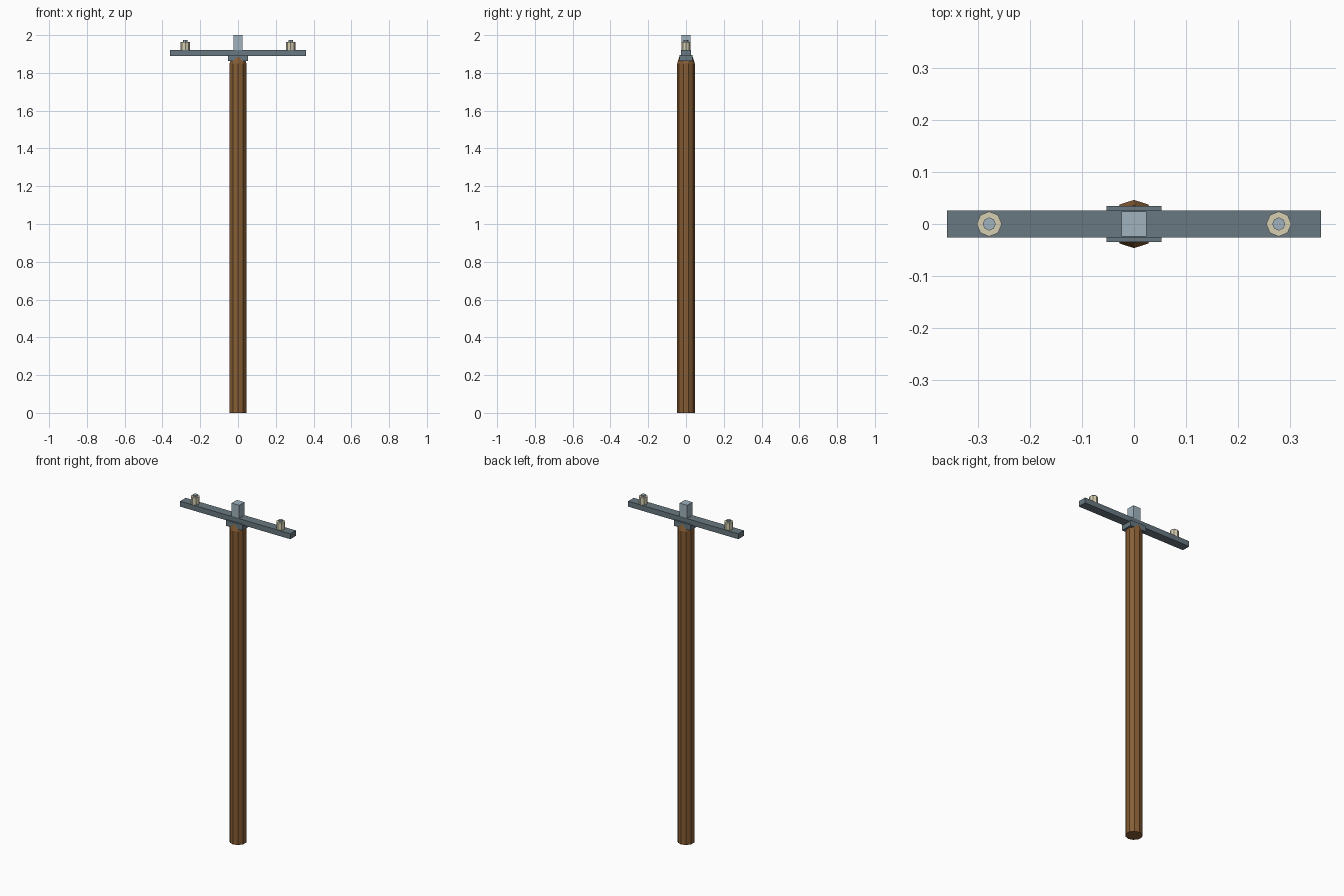
import bpy
import bmesh
from mathutils import Matrix

if "Cube" in bpy.data.objects:
    bpy.data.objects.remove(bpy.data.objects["Cube"])


def material(name, rgb):
    m = bpy.data.materials.new(name)
    m.diffuse_color = (*rgb, 1.0)
    m.use_nodes = True
    m.node_tree.nodes["Principled BSDF"].inputs["Base Color"].default_value = m.diffuse_color
    return m


WOOD = material("wood", (0.24, 0.11, 0.035))
STEEL = material("dark_steel", (0.14, 0.19, 0.22))
PALE = material("pale_metal", (0.35, 0.45, 0.51))
CERAMIC = material("ceramic", (0.67, 0.62, 0.45))


def add_object(name, bm, mat):
    me = bpy.data.meshes.new(name)
    bm.to_mesh(me)
    bm.free()
    me.materials.append(mat)
    ob = bpy.data.objects.new(name, me)
    bpy.context.collection.objects.link(ob)
    return ob


def box(name, half_x, half_y, z0, z1, mat):
    bm = bmesh.new()
    scale = Matrix.Diagonal((2 * half_x, 2 * half_y, z1 - z0, 1))
    bmesh.ops.create_cube(bm, size=1, matrix=Matrix.Translation((0, 0, (z0 + z1) / 2)) @ scale)
    return add_object(name, bm, mat)


def prism(name, sides, r0, r1, x, z0, z1, mat):
    bm = bmesh.new()
    bmesh.ops.create_cone(bm, cap_ends=True, segments=sides, radius1=r0, radius2=r1,
                          depth=z1 - z0, matrix=Matrix.Translation((x, 0, (z0 + z1) / 2)))
    return add_object(name, bm, mat)


# Ten-sided wooden pole with a chamfered top
prism("pole", 10, 0.0465, 0.0465, 0, 0, 1.85, WOOD)
prism("pole_top", 10, 0.0465, 0.036, 0, 1.85, 1.885, WOOD)

# Saddle bracket, crossarm and centre post
box("bracket", 0.053, 0.035, 1.862, 1.896, STEEL)
box("crossarm", 0.36, 0.026, 1.89, 1.922, STEEL)
box("centre_post", 0.0245, 0.0245, 1.90, 2.0, PALE)

# Insulator and pin on each end of the crossarm
for side, x in (("left", -0.279), ("right", 0.279)):
    prism(side + "_insulator", 8, 0.0242, 0.0242, x, 1.92, 1.964, CERAMIC)
    prism(side + "_pin", 8, 0.0125, 0.0125, x, 1.92, 1.973, PALE)
